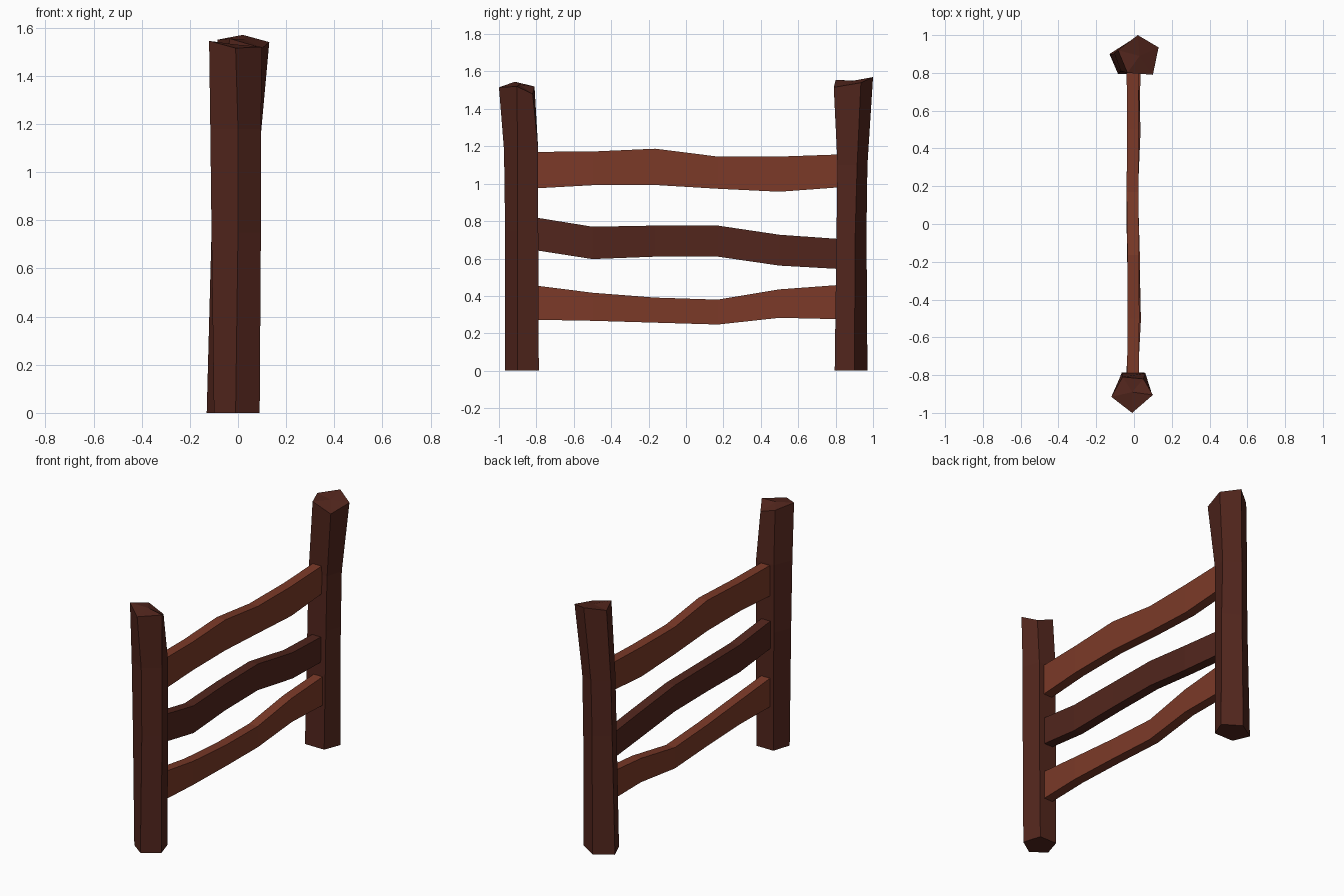
import bpy

if "Cube" in bpy.data.objects:
    bpy.data.objects.remove(bpy.data.objects["Cube"])


def material(name, rgb):
    m = bpy.data.materials.new(name)
    m.diffuse_color = (*rgb, 1)
    m.use_nodes = True
    m.node_tree.nodes["Principled BSDF"].inputs["Base Color"].default_value = m.diffuse_color
    return m


LIGHT = material("light_wood", (0.20, 0.042, 0.021))
DARK = material("dark_wood", (0.084, 0.019, 0.012))


def loft(name, rings, mat, poke=None):
    """Skin a list of equal-sized rings into a closed flat-faced solid."""
    n = len(rings[0])
    verts = [v for r in rings for v in r]
    faces = [(i * n + j, i * n + (j + 1) % n, (i + 1) * n + (j + 1) % n, (i + 1) * n + j)
             for i in range(len(rings) - 1) for j in range(n)]
    faces.append(tuple(reversed(range(n))))
    last = (len(rings) - 1) * n
    if poke is None:
        faces.append(tuple(range(last, last + n)))
    else:
        verts.append(poke)
        faces += [(last + j, last + (j + 1) % n, len(verts) - 1) for j in range(n)]
    mesh = bpy.data.meshes.new(name)
    mesh.from_pydata(verts, [], faces)
    mesh.materials.append(mat)
    obj = bpy.data.objects.new(name, mesh)
    bpy.context.collection.objects.link(obj)
    return obj


def level(points, z):
    return [(x, y, z) for x, y in points]


# Front post: rough pentagonal timber with its point facing outward
loft("front_post", [
    level([(-.01, -.967), (.09, -.90), (.055, -.787), (-.065, -.787), (-.10, -.90)], 0),
    level([(0, -.967), (.095, -.90), (.06, -.79), (-.065, -.79), (-.11, -.90)], .75),
    level([(0, -.973), (.095, -.90), (.06, -.79), (-.065, -.79), (-.115, -.905)], 1.18),
    [(-.01, -1.0, 1.515), (.10, -.905, 1.52), (.05, -.82, 1.48), (-.06, -.81, 1.52), (-.12, -.915, 1.545)],
], DARK, (-.01, -.89, 1.53))

# Back post: leans outward and twists near the top
loft("back_post", [
    level([(-.02, .97), (-.13, .90), (-.085, .795), (.05, .795), (.09, .90)], 0),
    level([(-.015, .965), (-.11, .90), (-.075, .805), (.055, .805), (.09, .905)], .75),
    level([(-.01, .97), (-.105, .905), (-.07, .81), (.06, .81), (.09, .915)], 1.1),
    [(.02, 1.0, 1.57), (-.085, .92, 1.55), (-.035, .80, 1.555), (.10, .79, 1.515), (.13, .935, 1.54)],
], DARK, (.03, .89, 1.55))

# Wavy plank rails: top heights, bottom heights and sideways drift per station
STATIONS = (-.84, -.5, -.165, .17, .5, .84)
RAILS = {
    "top_rail": (LIGHT, (1.17, 1.172, 1.187, 1.145, 1.145, 1.157), (.973, .992, .993, .973, .957, .982),
                 (-.006, -.003, -.004, -.008, -.006, -.008)),
    "middle_rail": (DARK, (.825, .77, .776, .776, .727, .703), (.65, .597, .61, .61, .562, .543),
                    (-.012, .006, -.006, -.010, .004, -.012)),
    "bottom_rail": (LIGHT, (.46, .417, .391, .38, .435, .46), (.273, .267, .257, .247, .283, .275),
                    (-.01, .004, .0, -.010, -.002, .004)),
}
for name, (mat, tops, bottoms, drift) in RAILS.items():
    loft(name, [[(dx - .031, y, b), (dx - .031, y, t), (dx + .031, y, t), (dx + .031, y, b)]
                for y, t, b, dx in zip(STATIONS, tops, bottoms, drift)], mat)

# Make every part's normals face outward
import bmesh
for obj in bpy.context.collection.objects:
    bm = bmesh.new()
    bm.from_mesh(obj.data)
    bmesh.ops.recalc_face_normals(bm, faces=bm.faces)
    bm.to_mesh(obj.data)
    bm.free()
